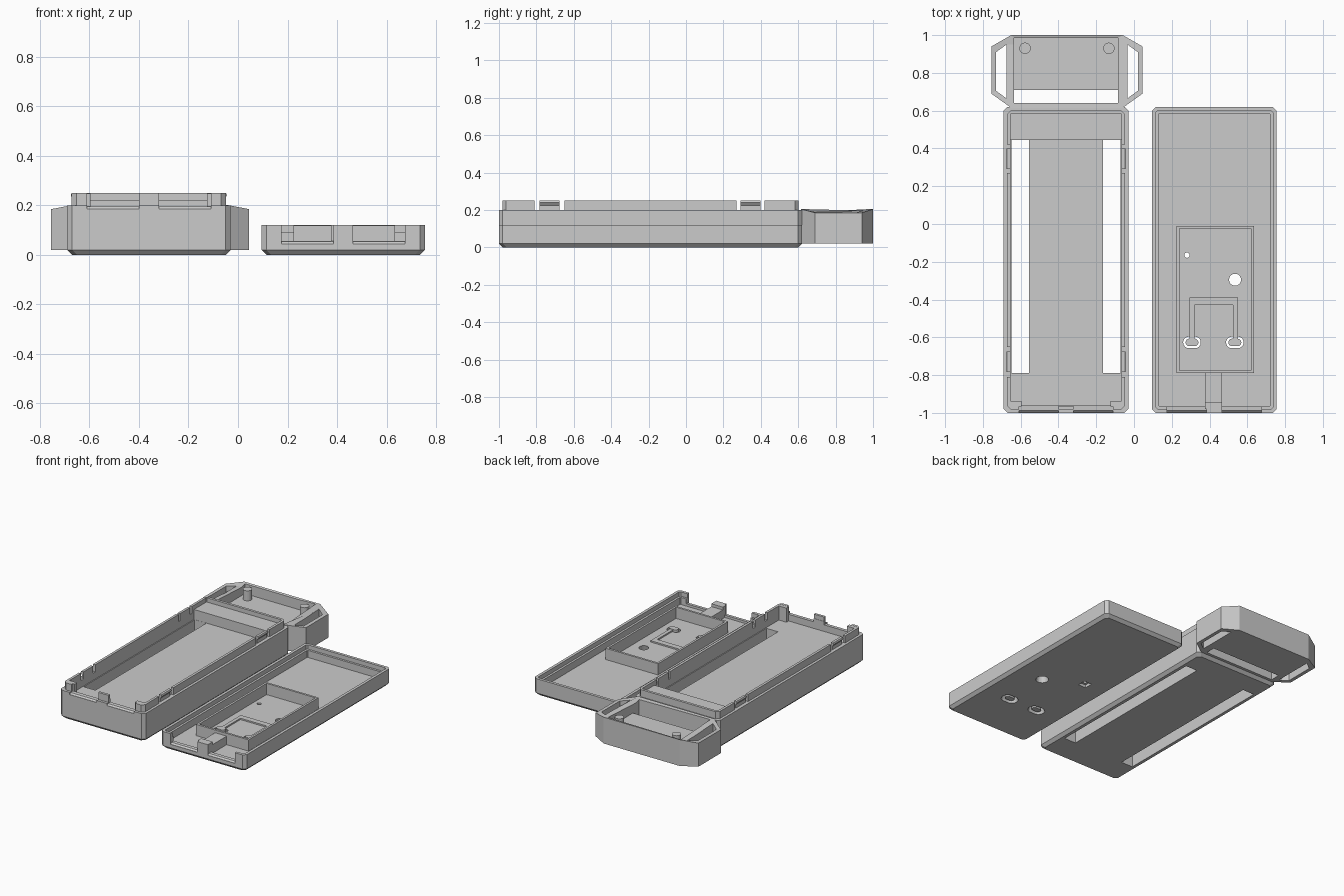
import bpy, bmesh, math

old = bpy.data.objects.get("Cube")
if old:
    bpy.data.objects.remove(old, do_unlink=True)

grey = bpy.data.materials.new("plain_grey")
grey.use_nodes = True
grey.diffuse_color = (0.6, 0.6, 0.6, 1)
grey.node_tree.nodes["Principled BSDF"].inputs["Base Color"].default_value = grey.diffuse_color


def loft(name, rings):
    """Solid through a stack of rings with equal point counts."""
    bm = bmesh.new()
    loops = [[bm.verts.new(p) for p in ring] for ring in rings]
    n = len(loops[0])
    for a, b in zip(loops, loops[1:]):
        for i in range(n):
            j = (i + 1) % n
            bm.faces.new((a[i], a[j], b[j], b[i]))
    bm.faces.new(loops[0][::-1])
    bm.faces.new(loops[-1])
    bmesh.ops.recalc_face_normals(bm, faces=bm.faces)
    mesh = bpy.data.meshes.new(name)
    bm.to_mesh(mesh)
    bm.free()
    mesh.materials.append(grey)
    ob = bpy.data.objects.new(name, mesh)
    bpy.context.collection.objects.link(ob)
    return ob


def prism(name, pts, z0, z1):
    return loft(name, [[(x, y, z) for x, y in pts] for z in (z0, z1)])


def box(name, x0, x1, y0, y1, z0, z1):
    return prism(name, [(x0, y0), (x1, y0), (x1, y1), (x0, y1)], z0, z1)


def tray(name, cx, steps, c=0.02):
    """Clipped-corner block; steps are (height, inset)."""
    rings = []
    for z, d in steps:
        w, y0, y1 = 0.33 - d, -1 + d, 0.62 - d
        rings.append([(cx + x, y, z) for x, y in (
            (-w + c, y0), (w - c, y0), (w, y0 + c), (w, y1 - c),
            (w - c, y1), (-w + c, y1), (-w, y1 - c), (-w, y0 + c))])
    return loft(name, rings)


def disc(name, x, y, r, z0, z1, stretch=0.0, r_top=None, n=24):
    rings = []
    for z, rad in ((z0, r), (z1, r_top or r)):
        ring = []
        for i in range(n):
            a = 2 * math.pi * (i + 0.5) / n
            shift = math.copysign(stretch, math.cos(a))
            ring.append((x + shift + rad * math.cos(a), y + rad * math.sin(a), z))
        rings.append(ring)
    return loft(name, rings)


def notch(x, z):
    """Front latch cutter with a sloping sill."""
    return loft("latch_notch", [
        [(x - .105, -1.05, h), (x + .105, -1.05, h), (x + .105, y, h), (x - .105, y, h)]
        for h, y in ((z, -.998), (z + .01, -.988), (z + .012, -.955), (.3, -.955))])


def cut(ob, *cutters):
    for c in cutters:
        c.hide_render = True
        mod = ob.modifiers.new("cut", "BOOLEAN")
        mod.operation, mod.solver, mod.object = "DIFFERENCE", "EXACT", c
        bpy.context.view_layer.objects.active = ob
        bpy.ops.object.modifier_apply(modifier=mod.name)
        bpy.data.objects.remove(c, do_unlink=True)


BASE, LID = -0.36, 0.425
FLOOR = 0.15

# Deep base tray with its raised inner lip
base = tray("base_tray", BASE, [(0, .02), (.02, 0), (.2, 0), (.2, .018), (.25, .018)])
cut(base,
    tray("upper_cavity", BASE, [(.22, .036), (.3, .036)], 0.004),
    box("main_cavity", BASE - .294, BASE + .294, -.962, .445, FLOOR, .27))

# Long floor slots, side lip gaps, clips and front latch notches
for s in (-1, 1):
    x0, x1 = sorted((BASE + s * .197, BASE + s * .288))
    cut(base, box("floor_slot", x0, x1, -.79, .444, -.1, FLOOR + .05))
    e0, e1 = sorted((BASE + s * .28, BASE + s * .4))
    for y0, y1 in ((-.81, -.65), (.27, .42)):
        cut(base, box("lip_gap", e0, e1, y0, y1, .2, .3))
        m = (y0 + y1) / 2
        loft("side_clip", [
            [(BASE + s * x, y, z) for x, y in (
                (.294, m - .054), (out, m - .054), (out, m + .054), (.294, m + .054))]
            for z, out in ((.19, .305), (.225, .305), (.24, .316), (.25, .312))])
    cut(base, notch(BASE + s * .145, .185))
    c0, c1 = sorted((BASE + s * .235, BASE + s * .3))
    box("corner_block", c0, c1, -.965, -.938, FLOOR - .01, .249)

# End bracket with two grip loops
BX = -0.355
half = [(.295, .615), (.4, .69), (.4, .94), (.295, 1.0)]
outline = [(BX + x, y) for x, y in half] + [(BX - x, y) for x, y in half[::-1]]
bracket = loft("end_bracket", [
    [(x, y, .02) for x, y in outline],
    [(x, y, .185 if abs(x - BX) > .35 else .205) for x, y in outline]])
cut(bracket,
    box("bracket_pocket", BASE - .276, BASE + .276, .64, .985, .13, .3),
    box("bracket_opening", BASE - .276, BASE + .276, .64, .71, -.1, .2))
for s in (-1, 1):
    grip = [(.32, .665), (.375, .705), (.375, .91), (.32, .95)]
    cut(bracket, prism("grip_hole", [(BX + s * x, y) for x, y in grip], -.1, .3))
    disc("bracket_peg", BX + s * .222, .93, .03, .12, .2)

# Shallow lid tray with a stepped rim
lid = tray("lid_tray", LID, [(0, .02), (.02, 0), (.12, 0)])
cut(lid,
    tray("rim_step", LID, [(.09, .02), (.2, .02)], 0.01),
    tray("lid_cavity", LID, [(.04, .035), (.2, .035)], 0.004),
    disc("round_hole", .535, -.295, .045, -.01, .05, r_top=.029),
    disc("small_hole", .28, -.165, .014, -.1, .2),
    box("small_hole_recess", .25, .31, -.195, -.135, -.1, .02))
for s in (-1, 1):
    cut(lid, notch(LID + s * .145, .045))

# Two push buttons floating in flared holes on a U-shaped spring arm
for x in (.307, .534):
    cut(lid, disc("button_hole", x, -.627, .045, -.005, .045, .016, r_top=.029))
    disc("push_button", x, -.627, .02, .004, .052, .014)
arm = [(.295, -.63), (.295, -.39), (.55, -.39), (.55, -.63),
       (.525, -.63), (.525, -.43), (.32, -.43), (.32, -.63)]
prism("spring_arm", arm, .03, .05)

# Walled compartment and the bar joining it to the front rim
wall = box("compartment_wall", .225, .635, -.79, -.01, .03, .119)
cut(wall, box("compartment_inside", .24, .62, -.775, -.025, 0, .2))
box("front_bar", .375, .465, -.97, -.785, .03, .1)
box("front_post", .375, .465, -.98, -.945, .03, .12)
